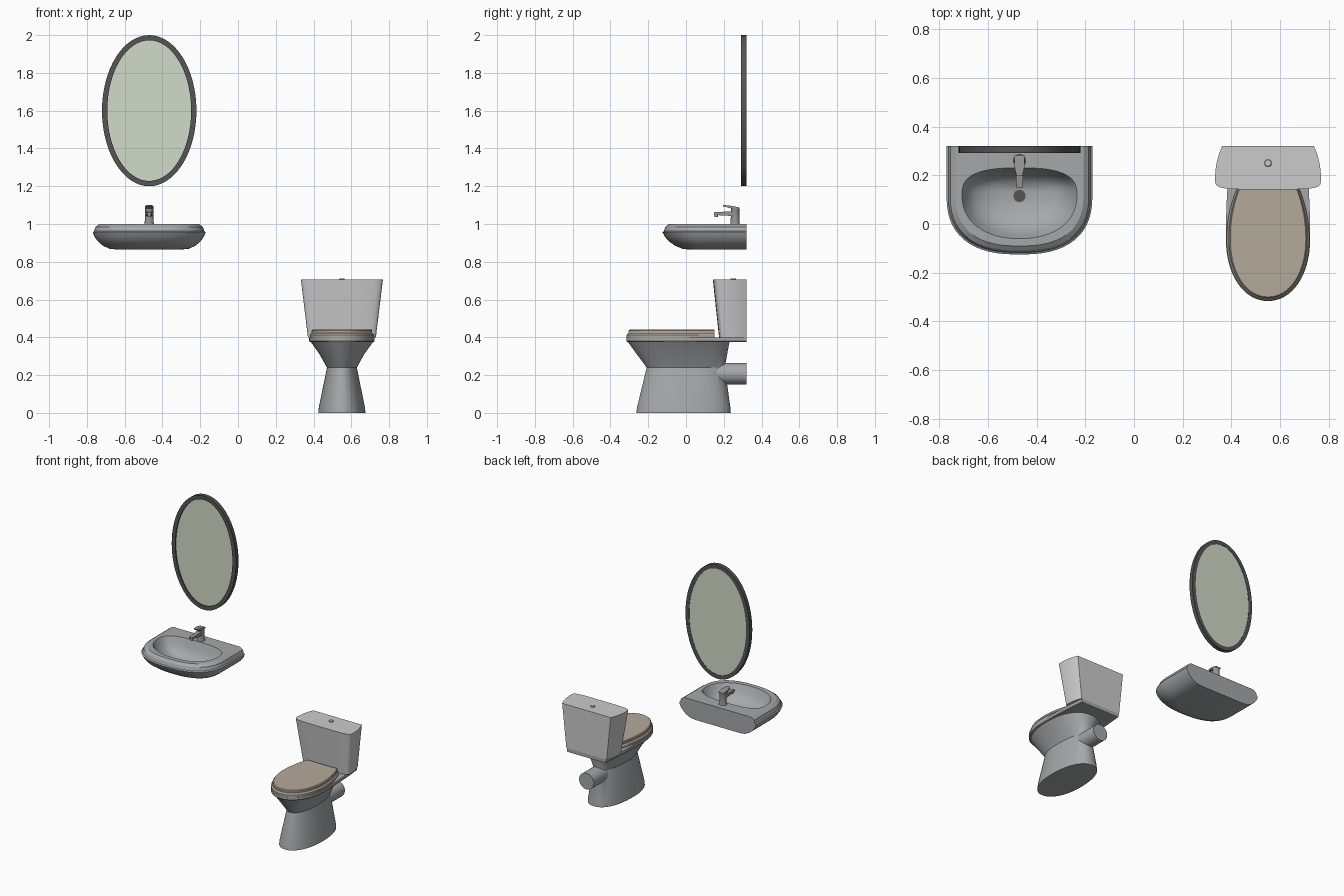
import bpy, bmesh, math

if "Cube" in bpy.data.objects:
    bpy.data.objects.remove(bpy.data.objects["Cube"])

N = 64
SQ = 1000  # exponent giving a squared-off back half


def material(name, rgb):
    m = bpy.data.materials.new(name)
    m.diffuse_color = (*rgb, 1)
    m.use_nodes = True
    m.node_tree.nodes["Principled BSDF"].inputs["Base Color"].default_value = m.diffuse_color
    return m


CERAMIC = material("ceramic", (0.38, 0.39, 0.40))
METAL = material("metal", (0.30, 0.30, 0.30))
DARK = material("dark", (0.09, 0.09, 0.09))
GLASS = material("mirror_glass", (0.64, 0.71, 0.58))
WOOD = material("seat_tan", (0.46, 0.40, 0.33))


def egg(cx, yc, hw, front, back, z, nf=2, nb=2, taper=0):
    """Horizontal outline: separate superellipse halves in front of and behind yc."""
    pts = []
    for i in range(N):
        a = 2 * math.pi * i / N
        c, s = math.cos(a), math.sin(a)
        n = nb if s > 0 else nf
        r = (abs(c) ** n + abs(s) ** n) ** (-1 / n)
        u, v = c * r, s * r
        w = hw * (1 - taper * max(v, 0) ** 2)
        y = yc + v * ((back - yc) if v > 0 else (yc - front))
        pts.append((cx + u * w, y, z))
    return pts


def disc(cx, cy, r, z):
    return egg(cx, cy, r, cy - r, cy + r, z)


def upright(cx, y, cz, rx, rz):
    """Ellipse standing in the xz plane."""
    return [(cx + rx * math.cos(2 * math.pi * i / N), y,
             cz + rz * math.sin(2 * math.pi * i / N)) for i in range(N)]


def quad(cx, y, w, z0, z1):
    return [(cx - w, y, z0), (cx + w, y, z0), (cx + w, y, z1), (cx - w, y, z1)]


def loft(name, rings, mat=None, closed=False, angle=28):
    bm = bmesh.new()
    loops = [[bm.verts.new(p) for p in r] for r in rings]
    pairs = list(zip(loops, loops[1:]))
    if closed:
        pairs.append((loops[-1], loops[0]))
    for a, b in pairs:
        k = len(a)
        for i in range(k):
            j = (i + 1) % k
            bm.faces.new((a[i], a[j], b[j], b[i]))
    if not closed:
        bm.faces.new(loops[0])
        bm.faces.new(loops[-1])
    bmesh.ops.recalc_face_normals(bm, faces=bm.faces)
    me = bpy.data.meshes.new(name)
    bm.to_mesh(me)
    bm.free()
    ob = bpy.data.objects.new(name, me)
    bpy.context.collection.objects.link(ob)
    if mat:
        me.materials.append(mat)
    bpy.ops.object.select_all(action='DESELECT')
    ob.select_set(True)
    bpy.context.view_layer.objects.active = ob
    bpy.ops.object.shade_smooth_by_angle(angle=math.radians(angle))
    return ob


WALL = 0.32
SX = -0.47   # washbasin and mirror centre
TX = 0.55    # toilet centre

# Mirror: oval frame and glass
loft("mirror_frame", [upright(SX, y, 1.6, 0.25 - d, 0.4 - d)
                      for y, d in ((WALL, 0), (0.292, 0), (0.292, 0.028), (WALL, 0.028))],
     DARK, closed=True)
loft("mirror_glass", [upright(SX, y, 1.6, 0.223, 0.373) for y in (0.30, 0.318)], GLASS)

# Washbasin: outer shell from the underside up, over the deck and down into the bowl
outer = [(0.17, 0.015, 0.865), (0.21, -0.02, 0.869), (0.245, -0.058, 0.885),
         (0.272, -0.09, 0.908), (0.29, -0.112, 0.933), (0.299, -0.125, 0.957),
         (0.292, -0.117, 0.962), (0.284, -0.109, 0.985), (0.262, -0.09, 1.0)]
bowl = [(0.236, -0.06, 0.23, 1.0), (0.228, -0.052, 0.224, 0.985), (0.212, -0.038, 0.214, 0.95),
        (0.182, -0.01, 0.197, 0.917), (0.135, 0.03, 0.175, 0.893), (0.07, 0.075, 0.15, 0.882),
        (0.026, 0.09, 0.14, 0.879)]
loft("washbasin",
     [egg(SX, 0.12, w, f, WALL, z, 2.5, SQ) for w, f, z in outer]
     + [egg(SX, 0.118, w, f, b, z, 2.2, 2.8) for w, f, b, z in bowl], CERAMIC)
loft("drain", [disc(SX, 0.115, 0.025, z) for z in (0.878, 0.884)], DARK)

# Tap: column, spout, nozzle and lever
loft("tap_column", [disc(SX, 0.26, r, z) for r, z in
                    ((0.026, 0.998), (0.024, 1.006), (0.022, 1.07), (0.023, 1.074), (0.023, 1.085))], METAL)
loft("tap_spout", [quad(SX, 0.25, 0.018, 1.042, 1.068), quad(SX, 0.147, 0.012, 1.048, 1.062)], METAL)
loft("tap_nozzle", [disc(SX, 0.16, 0.009, z) for z in (1.036, 1.052)], METAL)
loft("tap_lever", [quad(SX, 0.282, 0.020, 1.08, 1.088), quad(SX, 0.24, 0.022, 1.082, 1.096),
                   quad(SX, 0.197, 0.012, 1.094, 1.101)], METAL)

# Toilet: pedestal and flared bowl
body = [(0.125, -0.263, 0.237, 0), (0.122, -0.259, 0.235, 0.03), (0.079, -0.208, 0.205, 0.24),
        (0.118, -0.26, 0.218, 0.31), (0.165, -0.308, 0.23, 0.376)]
loft("toilet_body", [egg(TX, -0.03, w, f, b, z, 2.1, 2.3) for w, f, b, z in body], CERAMIC)
loft("toilet_rim", [egg(TX, -0.06, 0.173 - d, -0.316 + d, WALL, z, 2.1, SQ, 0.12)
                    for d, z in ((0.004, 0.375), (0, 0.38), (0, 0.40))], CERAMIC)
loft("waste_pipe", [upright(TX, y, 0.207, 0.057, 0.057) for y in (0.12, WALL)], CERAMIC)

# Seat and lid
for name, shape in (("toilet_seat", ((0, 0.40), (0, 0.413), (0.008, 0.423))),
                    ("toilet_lid", ((0.01, 0.425), (0.010, 0.436), (0.015, 0.441)))):
    loft(name, [egg(TX, -0.06, 0.17 - d, -0.314 + d, 0.152, z, 2.1, SQ, 0.26)
                for d, z in shape], WOOD)

# Cistern and flush button
loft("cistern", [egg(TX, yc, w, f, WALL, z, 5, SQ, 0.13)
                 for w, f, yc, z in ((0.18, 0.175, 0.215, 0.40), (0.217, 0.142, 0.19, 0.705))])
loft("flush_button", [disc(TX, 0.25, r, z) for r, z in ((0.015, 0.70), (0.015, 0.709), (0.012, 0.712))])
